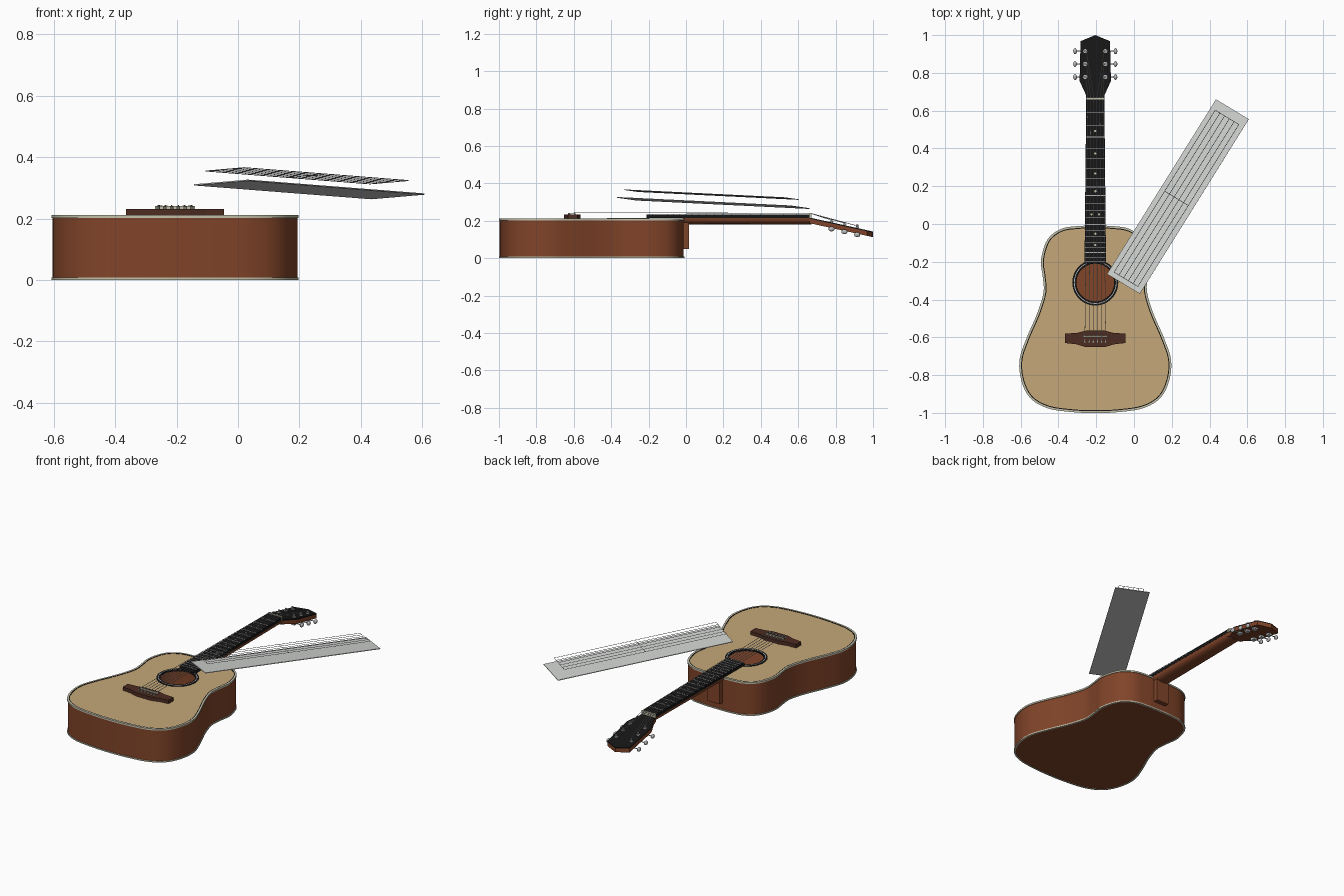
import bpy, bmesh, math
from mathutils import Vector, Matrix

if "Cube" in bpy.data.objects:
    bpy.data.objects.remove(bpy.data.objects["Cube"])

CX = -0.205        # guitar centre line
TOP = 0.21         # height of the soundboard


def material(name, rgb):
    m = bpy.data.materials.new(name)
    m.diffuse_color = (*rgb, 1)
    m.use_nodes = True
    m.node_tree.nodes["Principled BSDF"].inputs["Base Color"].default_value = m.diffuse_color
    return m


TAN = material("spruce tan", (0.56, 0.39, 0.19))
BROWN = material("mahogany brown", (0.22, 0.058, 0.022))
DARK = material("rosewood dark", (0.075, 0.025, 0.016))
BLACK = material("black", (0.008, 0.008, 0.008))
CREAM = material("cream", (0.55, 0.53, 0.4))
METAL = material("metal grey", (0.5, 0.5, 0.5))
SHEET = material("pale grey", (0.63, 0.65, 0.63))


def finish(bm, name, mat, smooth=False, fix=True):
    if fix:
        bmesh.ops.recalc_face_normals(bm, faces=bm.faces[:])
    me = bpy.data.meshes.new(name)
    bm.to_mesh(me)
    bm.free()
    me.materials.append(mat)
    ob = bpy.data.objects.new(name, me)
    bpy.context.collection.objects.link(ob)
    if smooth:
        bpy.ops.object.select_all(action='DESELECT')
        ob.select_set(True)
        bpy.context.view_layer.objects.active = ob
        bpy.ops.object.shade_smooth_by_angle(angle=math.radians(35))
    return ob


def add_box(bm, lo, hi):
    lo, hi = Vector(lo), Vector(hi)
    bmesh.ops.create_cube(bm, size=1, matrix=Matrix.Translation((lo + hi) / 2) @ Matrix.Diagonal((*(hi - lo), 1)))


def add_rod(bm, a, b, r, n=6):
    a, b = Vector(a), Vector(b)
    d = b - a
    mat = Matrix.Translation((a + b) / 2) @ d.to_track_quat('Z', 'Y').to_matrix().to_4x4()
    bmesh.ops.create_cone(bm, cap_ends=True, segments=n, radius1=r, radius2=r, depth=d.length, matrix=mat)


def prism(name, pts, z0, z1, mat, drop=lambda y: 0):
    """Extrude a plan outline between two heights, lowered along y by drop."""
    bm = bmesh.new()
    lo, hi = ([bm.verts.new((x, y, z + drop(y))) for x, y in pts] for z in (z0, z1))
    bm.faces.new(lo)
    bm.faces.new(hi)
    for i in range(len(pts)):
        j = (i + 1) % len(pts)
        bm.faces.new((lo[i], lo[j], hi[j], hi[i]))
    return finish(bm, name, mat)


def offset(pts, d):
    out = []
    for i, p in enumerate(pts):
        t = (pts[(i + 1) % len(pts)] - pts[i - 1]).normalized()
        out.append(p + Vector((t.y, -t.x)) * d)
    return out


def sweep(name, pts, profile, mat, closed=True):
    """Sweep an (outward offset, height) profile around a closed plan outline."""
    bm = bmesh.new()
    rows = [[bm.verts.new((p.x, p.y, z)) for p in offset(pts, d)] for d, z in profile]
    n = len(pts)
    for k in range(len(rows) if closed else len(rows) - 1):
        a, b = rows[k], rows[(k + 1) % len(rows)]
        for i in range(n):
            j = (i + 1) % n
            bm.faces.new((a[i], a[j], b[j], b[i]))
    return finish(bm, name, mat, True, fix=closed)


def band(o0, o1, z0, z1):
    return [(o0, z0), (o1, z0), (o1, z1), (o0, z1)]


def mirrored(half):
    return [(CX + x, y) for x, y in half] + [(CX - x, y) for x, y in reversed(half) if x > 0]


# Body outline: smooth curve through half-outline points, then mirrored
half = [(0, -0.997), (0.12, -0.992), (0.25, -0.972), (0.34, -0.92), (0.387, -0.83), (0.397, -0.72),
        (0.36, -0.605), (0.302, -0.47), (0.27, -0.36), (0.274, -0.28), (0.283, -0.19),
        (0.25, -0.085), (0.18, -0.03), (0.09, -0.015), (0, -0.013)]
H = [Vector(p) for p in [(-half[1][0], half[1][1])] + half + [(-half[-2][0], half[-2][1])]]
right = []
for a, b, c, d in zip(H, H[1:], H[2:], H[3:]):
    for k in range(6):
        t = k / 6
        right.append(0.5 * (2 * b + (c - a) * t + (2 * a - 5 * b + 4 * c - d) * t * t + (3 * b - a - 3 * c + d) * t ** 3))
right.append(Vector(half[-1]))
body = [Vector((CX + p.x, p.y)) for p in right] + [Vector((CX - p.x, p.y)) for p in reversed(right[1:-1])]
HOLE = Vector((CX, -0.31))
circle = [HOLE + 0.1 * Vector((math.cos(i * math.tau / 48), math.sin(i * math.tau / 48))) for i in range(48)]

# Sides, back and soundboard with its round hole
sweep("body_sides", body, [(0, 0.004), (0, TOP - 0.002)], BROWN, closed=False)
bm = bmesh.new()
bm.faces.new([bm.verts.new((p.x, p.y, 0.002)) for p in reversed(body)])
finish(bm, "body_back", BROWN, fix=False)
bm = bmesh.new()
for loop in (body, circle):
    vs = [bm.verts.new((p.x, p.y, TOP)) for p in loop]
    for i in range(len(vs)):
        bm.edges.new((vs[i - 1], vs[i]))
bmesh.ops.triangle_fill(bm, use_beauty=True, use_dissolve=False, edges=bm.edges[:], normal=(0, 0, 1))
for f in bm.faces:
    f.normal_update()
    if f.normal.z < 0:
        f.normal_flip()
finish(bm, "soundboard", TAN, fix=False)

# Edge binding, dark inlay line and soundhole rings
sweep("top_binding", body, band(-0.006, 0.004, TOP - 0.008, TOP + 0.002), CREAM)
sweep("back_binding", body, band(-0.006, 0.004, 0, 0.008), CREAM)
sweep("top_inlay_line", body, band(-0.011, -0.006, TOP - 0.003, TOP + 0.002), BLACK)
sweep("soundhole_ring", circle, band(0, 0.022, TOP - 0.006, TOP + 0.003), BLACK)
sweep("soundhole_ring_line", circle, band(0.009, 0.013, TOP, TOP + 0.004), METAL)

# Neck with a rounded back, and heel block
NUT, END, SADDLE = 0.66, -0.21, -0.595
bm = bmesh.new()
rows = []
for y, w in ((-0.015, 0.054), (NUT + 0.01, 0.047)):
    rows.append([bm.verts.new((CX + w * math.cos(a), y, 0.215 - 0.034 * math.sin(a) ** 0.7))
                 for a in [math.pi * k / 12 * 0.99999 for k in range(13)]])
for k in range(13):
    j = (k + 1) % 13
    bm.faces.new((rows[0][k], rows[0][j], rows[1][j], rows[1][k]))
for r in rows:
    bm.faces.new(r)
finish(bm, "neck", BROWN, True)
bm = bmesh.new()
add_box(bm, (CX - 0.042, -0.03, 0.05), (CX + 0.042, 0.016, 0.2))
finish(bm, "neck_heel", BROWN)

# Fingerboard, frets, position dots and nut
prism("fingerboard", mirrored([(0.057, END), (0.048, NUT)]), 0.214, 0.232, BLACK)


def fret_y(n):
    return NUT - (NUT - SADDLE) * (1 - 2 ** (-n / 12))


frets, dots = bmesh.new(), bmesh.new()
for n in range(1, 21):
    y = fret_y(n)
    w = 0.048 + 0.009 * (NUT - y) / (NUT - END)
    add_box(frets, (CX - w, y - 0.0018, 0.231), (CX + w, y + 0.0018, 0.235))
for n in (3, 5, 7, 9, 12, 15, 17):
    y = (fret_y(n) + fret_y(n - 1)) / 2
    for x in ((-0.02, 0.02) if n == 12 else (0,)):
        add_rod(dots, (CX + x, y, 0.23), (CX + x, y, 0.233), 0.006, 12)
finish(frets, "frets", METAL)
finish(dots, "position_dots", CREAM)
bm = bmesh.new()
add_box(bm, (CX - 0.048, NUT, 0.214), (CX + 0.048, NUT + 0.01, 0.238))
finish(bm, "nut", CREAM)

# Tilted headstock with a black face
def tilt(y):
    return -0.22 * (y - NUT)


head = mirrored([(0.047, NUT), (0.05, 0.685), (0.083, 0.757), (0.078, 0.968), (0, 1.0)])
prism("headstock", head, 0.187, 0.211, BROWN, tilt)
prism("headstock_face", head, 0.211, 0.217, BLACK, tilt)

# Tuners: post, gear box, shaft and oval button, three on each side
PEG_Y = (0.778, 0.847, 0.915)
bm = bmesh.new()
for s in (-1, 1):
    for y in PEG_Y:
        z, x = 0.217 + tilt(y), CX + s * 0.053
        add_rod(bm, (x, y, z - 0.035), (x, y, z + 0.018), 0.006, 10)
        add_rod(bm, (x, y, z), (x, y, z + 0.004), 0.011, 12)
        add_box(bm, (x - 0.012, y - 0.014, z - 0.044), (x + 0.012, y + 0.014, z - 0.028))
        add_rod(bm, (x, y, z - 0.035), (CX + s * 0.1, y, z - 0.035), 0.003)
        bmesh.ops.create_uvsphere(bm, u_segments=12, v_segments=8, radius=1, matrix=Matrix.Translation(
            (CX + s * 0.107, y, z - 0.035)) @ Matrix.Diagonal((0.010, 0.016, 0.013, 1)))
finish(bm, "tuners", METAL, True)

# Bridge, saddle and pins
prism("bridge", mirrored([(0.05, -0.652), (0.1, -0.637), (0.16, -0.63), (0.16, -0.58),
                          (0.1, -0.577), (0.05, -0.565)]), TOP, 0.232, DARK)
bm = bmesh.new()
add_box(bm, (CX - 0.065, SADDLE - 0.004, 0.23), (CX + 0.065, SADDLE + 0.004, 0.241))
finish(bm, "saddle", CREAM)

# Six strings from bridge pins over saddle and nut to the posts
pins, strings = bmesh.new(), bmesh.new()
for i in range(6):
    u = (i - 2.5) / 2.5
    s = 1 if u > 0 else -1
    y = PEG_Y[i if i < 3 else 5 - i]
    path = [(CX + 0.055 * u, -0.625, 0.234), (CX + 0.055 * u, SADDLE, 0.243),
            (CX + 0.04 * u, NUT + 0.005, 0.24), (CX + s * 0.047, y, 0.229 + tilt(y))]
    for a, b in zip(path, path[1:]):
        add_rod(strings, a, b, 0.0016)
    add_rod(pins, (CX + 0.055 * u, -0.625, 0.23), (CX + 0.055 * u, -0.625, 0.24), 0.006, 10)
finish(strings, "strings", METAL)
finish(pins, "bridge_pins", CREAM)

# Floating slanted sheet
A, W, L = Vector((-0.143, -0.265, 0.31)), Vector((0.174, -0.105, 0.015)), Vector((0.577, 0.925, -0.045))
N = W.cross(L).normalized() * 0.002
bm = bmesh.new()
lo, hi = ([bm.verts.new(p + k * N) for p in (A, A + W, A + W + L, A + L)] for k in (-1, 1))
bm.faces.new(lo)
bm.faces.new(hi)
for i in range(4):
    bm.faces.new((lo[i - 1], lo[i], hi[i], hi[i - 1]))
finish(bm, "floating_sheet", SHEET)

# Thin wire frame hovering above the sheet
A, W, L = Vector((-0.105, -0.255, 0.355)), Vector((0.125, -0.076, 0.011)), Vector((0.535, 0.858, -0.042))
bm = bmesh.new()
for k in range(6):
    add_rod(bm, A + W * k / 5, A + W * k / 5 + L, 0.0014, 4)
for t in (0, 0.5, 1):
    add_rod(bm, A + L * t, A + L * t + W, 0.0014, 4)
finish(bm, "floating_wires", METAL)
